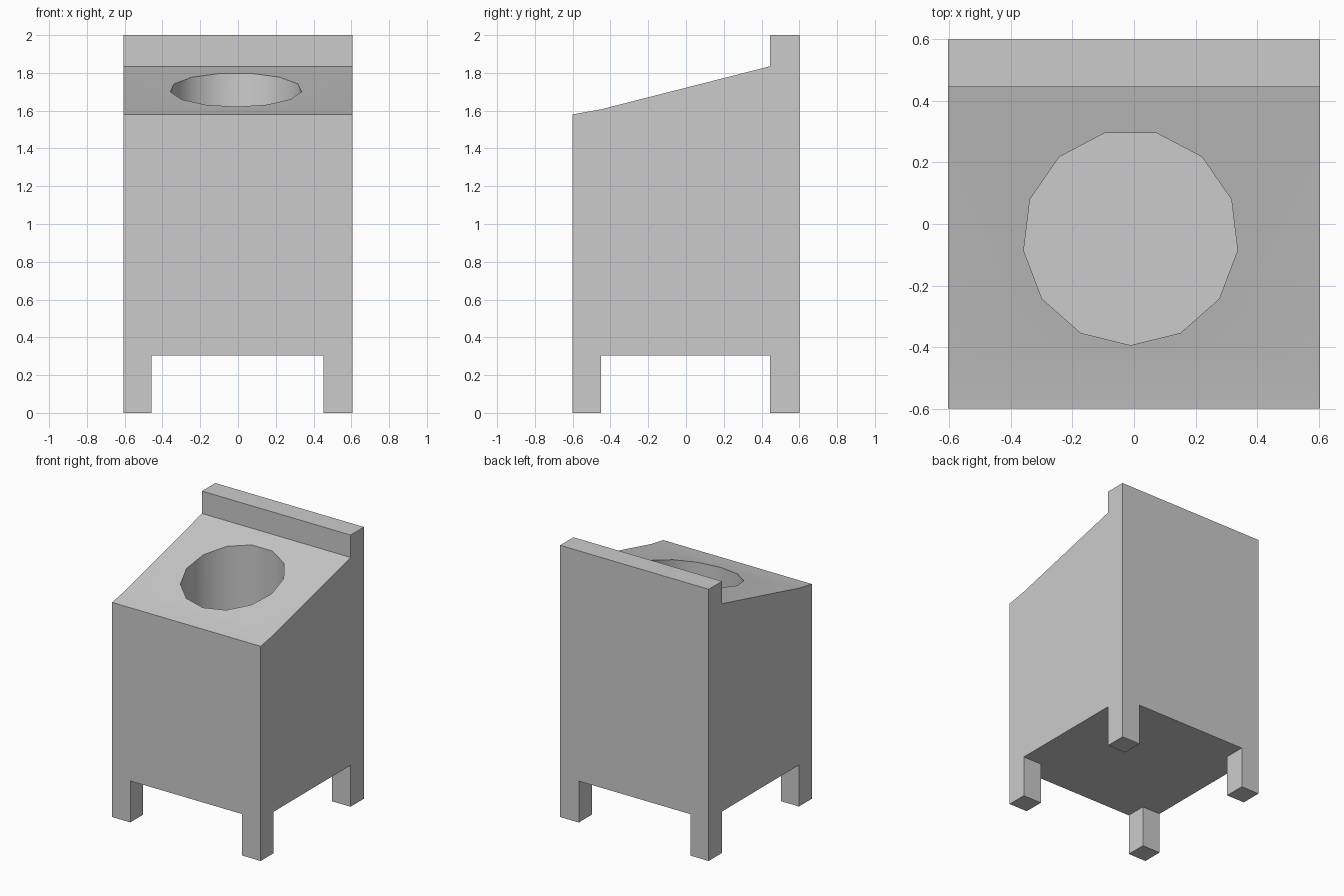
import bpy, bmesh, math

if "Cube" in bpy.data.objects:
    bpy.data.objects.remove(bpy.data.objects["Cube"])

HALF_X, FRONT, BACK = 0.605, -0.6, 0.6


def prism(name, profile, axis, start, end):
    """Extrude a closed 2D profile: (y, z) along x, or (x, y) along z."""
    place = (lambda p: (start, *p)) if axis == 'x' else (lambda p: (*p, start))
    step = (end - start, 0, 0) if axis == 'x' else (0, 0, end - start)
    bm = bmesh.new()
    face = bm.faces.new([bm.verts.new(place(p)) for p in profile])
    ext = bmesh.ops.extrude_face_region(bm, geom=[face])
    moved = [g for g in ext['geom'] if isinstance(g, bmesh.types.BMVert)]
    bmesh.ops.translate(bm, verts=moved, vec=step)
    bmesh.ops.recalc_face_normals(bm, faces=bm.faces)
    mesh = bpy.data.meshes.new(name)
    bm.to_mesh(mesh)
    bm.free()
    obj = bpy.data.objects.new(name, mesh)
    bpy.context.collection.objects.link(obj)
    return obj


def rect(x0, x1, y0, y1):
    return [(x0, y0), (x1, y0), (x1, y1), (x0, y1)]


# Cabinet: side profile with sloping top and raised back ledge
cabinet = prism('bin_cabinet', [
    (FRONT, 0), (BACK, 0), (BACK, 2), (0.445, 2),
    (0.445, 1.835), (-0.45, 1.607), (FRONT, 1.58)], 'x', -HALF_X, HALF_X)

# Gaps under the cabinet that leave four corner legs
gap_y = prism('leg_gap_front_back', rect(-0.457, 0.453, -1, 1), 'z', -0.5, 0.305)
gap_x = prism('leg_gap_sides', rect(-1, 1, -0.45, 0.445), 'z', -0.5, 0.305)

# Round 13-sided well, open at the top
SIDES, RADIUS = 13, 0.35
ring = [(-0.011 + RADIUS * math.sin(2 * math.pi * i / SIDES),
         -0.044 - RADIUS * math.cos(2 * math.pi * i / SIDES)) for i in range(SIDES)]
well = prism('well_cutter', ring, 'z', 0.46, 2.5)

bpy.context.view_layer.objects.active = cabinet
cabinet.select_set(True)
for cutter in (gap_y, gap_x, well):
    mod = cabinet.modifiers.new(cutter.name, 'BOOLEAN')
    mod.operation = 'DIFFERENCE'
    mod.solver = 'EXACT'
    mod.object = cutter
    bpy.ops.object.modifier_apply(modifier=mod.name)
    bpy.data.objects.remove(cutter)

# Smooth well wall, sharp cabinet edges
bpy.ops.object.shade_smooth_by_angle(angle=math.radians(30))
